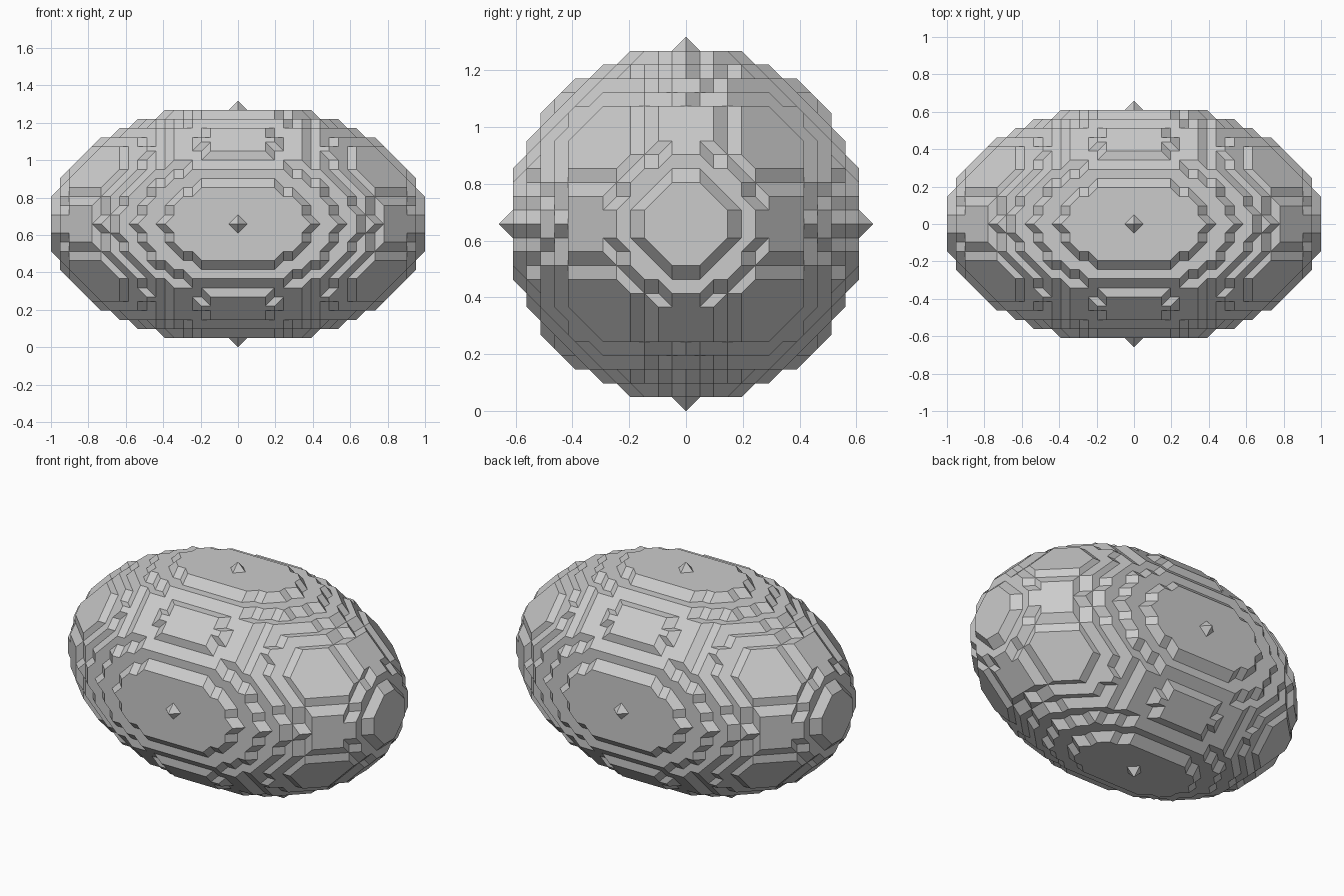
import bpy, bmesh
from math import atan2
from itertools import product
from mathutils import Vector

if "Cube" in bpy.data.objects:
    bpy.data.objects.remove(bpy.data.objects["Cube"])

# Faceted ellipsoid: a blocky lattice of points, skinned with midpoint facets
STEP = 1 / 20.5           # lattice spacing
RX, R = 20.8, 13          # radii in lattice steps


def inside(p):
    x, y, z = p
    if x == 0 and sorted((y, z)) == [5, 12]:
        return False      # borderline points left out of the round section
    return (x / RX) ** 2 + (y * y + z * z) / R ** 2 <= 1 + 1e-9


CORNERS = list(product((0, 1), repeat=3))
EDGES = [(a, b) for a in CORNERS for b in CORNERS
         if a < b and sum(abs(i - j) for i, j in zip(a, b)) == 1]
DIAG = Vector((1, 1, 1)).normalized()
U = Vector((1, -1, 0)).normalized()
V = DIAG.cross(U)


def cell_faces(cell):
    """Polygons (outward order) separating inside and outside corners of a cell."""
    state = {c: inside(tuple(i + j for i, j in zip(cell, c))) for c in CORNERS}
    pts = [(Vector(a) + Vector(b)) / 2 for a, b in EDGES if state[a] != state[b]]
    if not pts:
        return []
    mid = sum(pts, Vector()) / len(pts)
    pts.sort(key=lambda p: atan2((p - mid).dot(V), (p - mid).dot(U)))
    if len(pts) != 5:
        return [pts]
    # five points fold along one line: a flat triangle plus a sloping quad
    axis = [tuple(p).index(0.5) for p in pts]
    for i in range(5):
        if axis[i - 1] == axis[i] == axis[(i + 1) % 5]:
            return [[pts[i - 1], pts[i], pts[(i + 1) % 5]],
                    [pts[(i + k) % 5] for k in range(1, 5)]]
    return [pts]


# One eighth of the shell
bm = bmesh.new()
for cell in product(range(22), range(15), range(15)):
    for face in cell_faces(cell):
        bm.faces.new([bm.verts.new((p + Vector(cell)) * STEP) for p in face])
bmesh.ops.remove_doubles(bm, verts=bm.verts, dist=STEP * 0.01)
mesh = bpy.data.meshes.new("faceted_ellipsoid")
bm.to_mesh(mesh)
bm.free()

# Mirror into the full body, resting on its lower tip
body = bpy.data.objects.new("faceted_ellipsoid", mesh)
bpy.context.collection.objects.link(body)
body.location.z = (R + 0.5) * STEP
mirror = body.modifiers.new("mirror", 'MIRROR')
mirror.use_axis = (True, True, True)
mirror.use_clip = True
mirror.merge_threshold = 0.001
